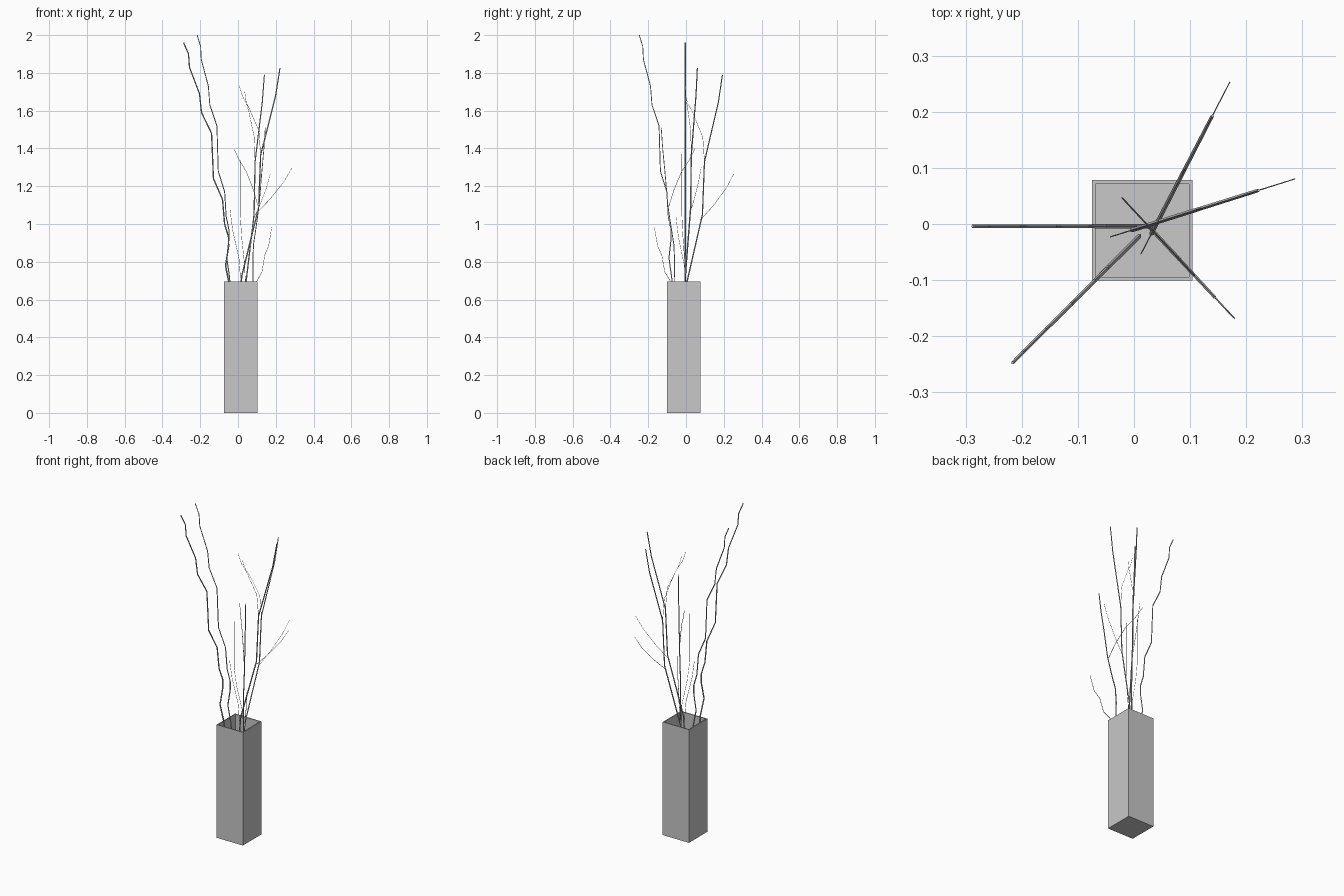
import bpy, bmesh
from mathutils import Vector

cube = bpy.data.objects.get("Cube")
if cube:
    bpy.data.objects.remove(cube)

# One plain grey for the vase and the branches
grey = bpy.data.materials.new("plain_grey")
grey.use_nodes = True
grey.diffuse_color = (0.58, 0.58, 0.58, 1)
grey.node_tree.nodes["Principled BSDF"].inputs["Base Color"].default_value = grey.diffuse_color

# Square hollow vase: open box, inset rim, sunk interior
WIDTH, HEIGHT, WALL = 0.179, 0.695, 0.009
bm = bmesh.new()
bmesh.ops.create_cube(bm, size=1)
for v in bm.verts:
    v.co = Vector((v.co.x * WIDTH + 0.0145, v.co.y * WIDTH - 0.0115, (v.co.z + 0.5) * HEIGHT))
bm.normal_update()
top = [f for f in bm.faces if f.normal.z > 0.9]
bmesh.ops.inset_region(bm, faces=top, thickness=WALL)
well = bmesh.ops.extrude_face_region(bm, geom=top)
bmesh.ops.delete(bm, geom=top, context='FACES')
bmesh.ops.translate(bm, vec=(0, 0, WALL - HEIGHT),
                    verts=[g for g in well["geom"] if isinstance(g, bmesh.types.BMVert)])
bmesh.ops.recalc_face_normals(bm, faces=bm.faces)
mesh = bpy.data.meshes.new("vase")
bm.to_mesh(mesh)
bm.free()
mesh.materials.append(grey)
bpy.context.collection.objects.link(bpy.data.objects.new("vase", mesh))


def branch(name, origin, direction, lift, stems):
    """Tubes in one upright plane; each stem is (radius, [(reach, height), ...])."""
    aim = Vector(direction).normalized()
    curve = bpy.data.curves.new(name, 'CURVE')
    curve.dimensions = '3D'
    curve.bevel_depth = 1
    curve.bevel_resolution = 0
    curve.use_fill_caps = True
    for radius, path in stems:
        spline = curve.splines.new('POLY')
        spline.use_smooth = False
        spline.points.add(len(path) - 1)
        for i, (point, (reach, z)) in enumerate(zip(spline.points, path)):
            point.co = (origin[0] + aim.x * reach, origin[1] + aim.y * reach, z + lift, 1)
            point.radius = radius * (1 - 0.25 * i / (len(path) - 1))
    obj = bpy.data.objects.new(name, curve)
    bpy.context.collection.objects.link(obj)
    curve.materials.append(grey)
    bpy.ops.object.select_all(action='DESELECT')
    obj.select_set(True)
    bpy.context.view_layer.objects.active = obj
    bpy.ops.object.convert(target='MESH')


# Tall crooked branches
crooked = [(0.004, [(0, 0.1), (0.05, 0.45), (0.078, 0.68), (0.098, 0.78), (0.082, 0.88),
                    (0.082, 0.93), (0.103, 1.0), (0.114, 1.13), (0.162, 1.24), (0.172, 1.48),
                    (0.225, 1.59), (0.236, 1.69), (0.289, 1.83), (0.294, 1.9), (0.32, 1.96)])]
branch("crooked_branch_right", (0.032, -0.004), (-1, 0), 0, crooked)
branch("crooked_branch_front", (0.01, -0.021), (-1, -1), 0.04, crooked)

# Leaning branches, each with fine twigs
leaning = [
    (0.004, [(-0.02, 0.3), (0.005, 0.69), (0.098, 1.05), (0.11, 1.33), (0.193, 1.645), (0.217, 1.79)]),
    (0.0012, [(0.095, 1.03), (0.165, 1.1), (0.24, 1.19), (0.285, 1.265)]),
    (0.0012, [(0.11, 1.33), (0.1, 1.46), (0.04, 1.59), (0.01, 1.64), (-0.01, 1.7)]),
    (0.0012, [(0, 0.65), (-0.01, 0.78), (-0.045, 0.93), (-0.06, 1.04), (-0.06, 1.335)]),
]
branch("leaning_branch_back", (0.04, 0.0), (0.46, 0.89), 0, leaning)
branch("leaning_branch_left", (0.015, -0.005), (0.955, 0.3), 0.035, leaning)

# Short forked branch
forked = [
    (0.0035, [(0, 0.05), (0.06, 0.4), (0.08, 0.69), (0.077, 0.8), (0.082, 0.89), (0.105, 0.995),
              (0.126, 1.1), (0.146, 1.27), (0.162, 1.39), (0.174, 1.51)]),
    (0.0018, [(0.07, 0.55), (0.11, 0.7), (0.148, 0.746), (0.17, 0.836), (0.2, 0.884), (0.224, 0.985)]),
    (0.0018, [(0.12, 1.09), (0.082, 1.18), (0.025, 1.28), (-0.03, 1.34), (-0.07, 1.4)]),
]
branch("forked_branch_front", (0.026, -0.004), (0.68, -0.73), 0, forked)
